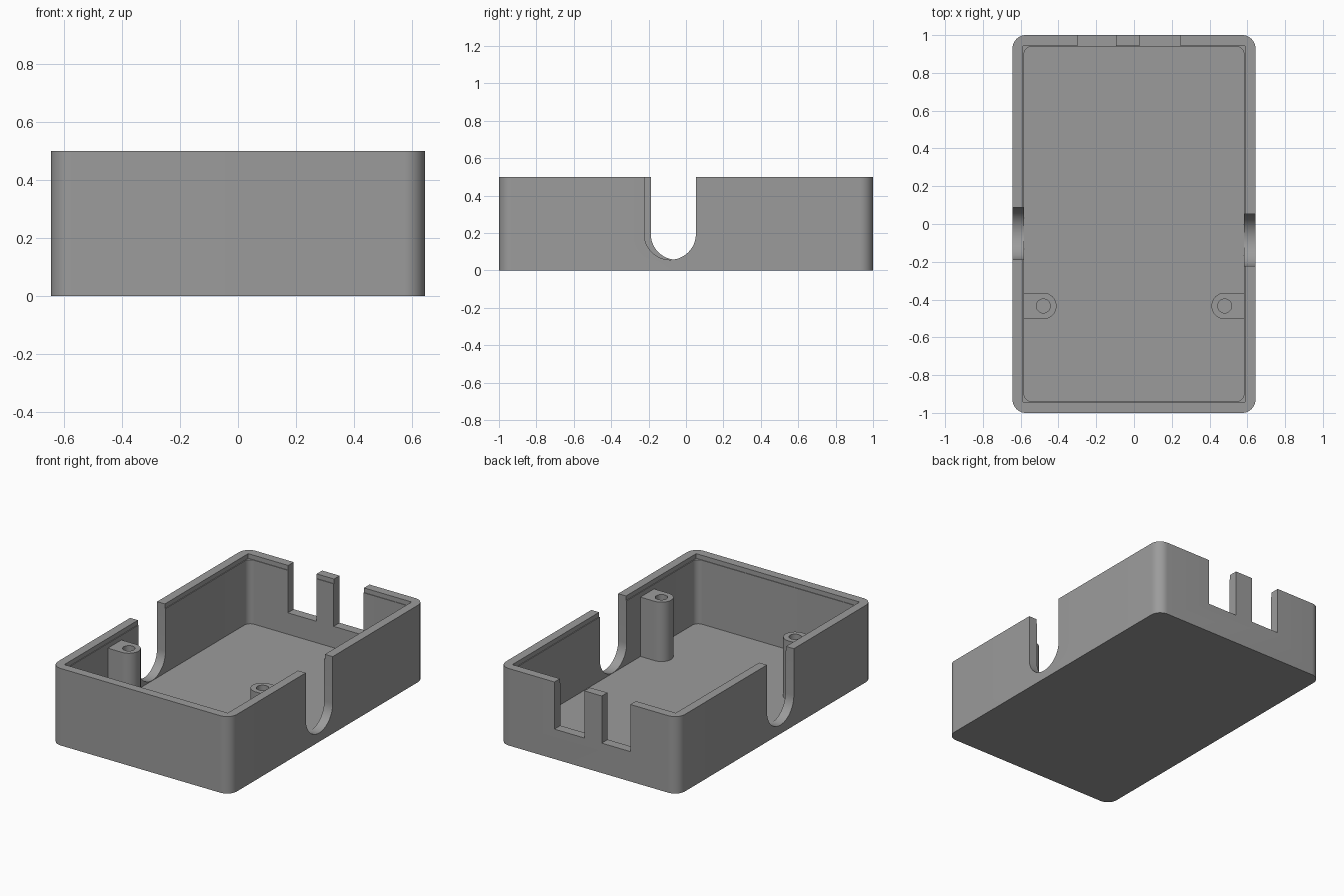
import bpy, bmesh, math
from mathutils import Matrix

if "Cube" in bpy.data.objects:
    bpy.data.objects.remove(bpy.data.objects["Cube"])

WX, WY, H = 0.643, 1.0, 0.5      # half width, half length, height
FLOOR = 0.055

plastic = bpy.data.materials.new("grey plastic")
plastic.diffuse_color = (0.33, 0.33, 0.33, 1)
plastic.use_nodes = True
plastic.node_tree.nodes["Principled BSDF"].inputs["Base Color"].default_value = plastic.diffuse_color


def prism(name, pts, z0, z1, matrix=Matrix()):
    """Extrude a closed 2D outline from z0 to z1."""
    bm = bmesh.new()
    face = bm.faces.new([bm.verts.new((x, y, z0)) for x, y in pts])
    ext = bmesh.ops.extrude_face_region(bm, geom=[face])["geom"]
    top = [v for v in ext if isinstance(v, bmesh.types.BMVert)]
    bmesh.ops.translate(bm, verts=top, vec=(0, 0, z1 - z0))
    bm.transform(matrix)
    bmesh.ops.recalc_face_normals(bm, faces=bm.faces)
    mesh = bpy.data.meshes.new(name)
    bm.to_mesh(mesh)
    bm.free()
    ob = bpy.data.objects.new(name, mesh)
    bpy.context.collection.objects.link(ob)
    mesh.materials.append(plastic)
    return ob


def arc(cx, cy, r, a0, a1, n):
    return [(cx + r * math.cos(math.radians(a0 + (a1 - a0) * i / n)),
             cy + r * math.sin(math.radians(a0 + (a1 - a0) * i / n)))
            for i in range(n + 1)]


def rect(x0, x1, y0, y1):
    return [(x0, y0), (x1, y0), (x1, y1), (x0, y1)]


def rounded(hx, hy, r, n=10):
    pts = []
    for k, (sx, sy) in enumerate([(1, 1), (-1, 1), (-1, -1), (1, -1)]):
        pts += arc(sx * (hx - r), sy * (hy - r), r, 90 * k, 90 * k + 90, n)
    return pts


def cut(ob, cutter):
    cutter.hide_render = True
    mod = ob.modifiers.new("cut", 'BOOLEAN')
    mod.operation, mod.solver, mod.object = 'DIFFERENCE', 'EXACT', cutter
    bpy.context.view_layer.objects.active = ob
    bpy.ops.object.modifier_apply(modifier=mod.name)
    bpy.data.objects.remove(cutter)


def smooth(ob):
    bpy.ops.object.select_all(action='DESELECT')
    ob.select_set(True)
    bpy.context.view_layer.objects.active = ob
    bpy.ops.object.shade_smooth_by_angle(angle=math.radians(30))


# Tray with rounded corners, hollowed, plus a shallow square-cornered lid seat
tray = prism("tray", rounded(WX, WY, 0.07), 0, H)
cut(tray, prism("cavity_cutter", rounded(0.582, 0.939, 0.04), FLOOR, H + 0.1))
cut(tray, prism("lid_seat_cutter", rect(-0.587, 0.587, -0.943, 0.943), H - 0.03, H + 0.1))

# Square connector slots in the back wall
for x0, x1 in [(-0.30, -0.095), (0.03, 0.245)]:
    cut(tray, prism("connector_cutter", rect(x0, x1, 0.9, 1.1), 0.194, H + 0.1))

# Round-bottomed cable slots in the side walls (outline in y, z extruded along x)
along_x = Matrix(((0, 0, 1, 0), (1, 0, 0, 0), (0, 1, 0, 0), (0, 0, 0, 1)))
R = 0.138
for y, x0, x1 in [(-0.085, 0.55, 0.75), (-0.05, -0.75, -0.55)]:
    outline = arc(y, 0.195, R, 180, 360, 24) + [(y + R, H + 0.1), (y - R, H + 0.1)]
    cut(tray, prism("cable_cutter", outline, x0, x1, along_x))
smooth(tray)

# Screw posts against the side walls, each with a blind hole
for side, s in [("left", -1), ("right", 1)]:
    outline = arc(0, 0, 0.07, -90, 90, 20) + [(-0.115, 0.07), (-0.115, -0.07)]
    pts = [(s * (x * -1 + 0.48), y - 0.434) for x, y in outline]
    post = prism(side + "_screw_post", pts, FLOOR - 0.02, 0.44)
    cut(post, prism("hole_cutter", arc(s * 0.48, -0.434, 0.037, 0, 345, 23), FLOOR, 0.6))
    smooth(post)
